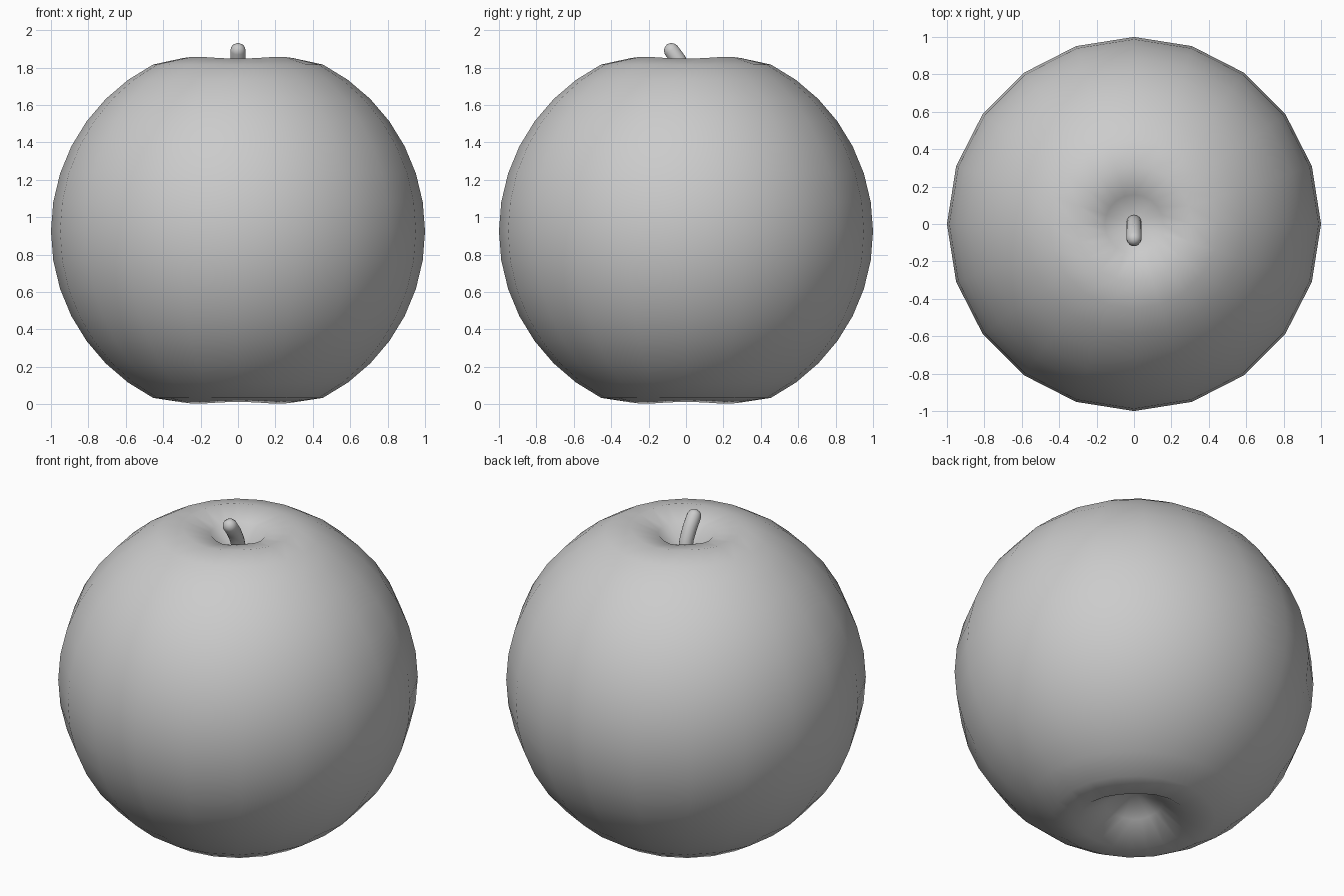
import bpy, bmesh, math

if "Cube" in bpy.data.objects:
    bpy.data.objects.remove(bpy.data.objects["Cube"])

SEG = 20
R = 1.0
MID = 0.925


def shade(obj):
    for p in obj.data.polygons:
        p.use_smooth = True


# Apple body: round profile with a hollow at each end
profile = [(0.156, 0.11), (0.31, 0.008)]
for i in range(-7, 8):
    a = math.radians(9 * i)
    profile.append((R * math.cos(a), MID + R * math.sin(a)))
profile += [(0.31, 1.852), (0.156, 1.815)]

bm = bmesh.new()
rings = []
for n, (r, z) in enumerate(profile):
    ring = []
    for s in range(SEG):
        t = 2 * math.pi * s / SEG
        dz = 0.0
        if n in (0, 1):                       # faint lobes around the hollows
            dz = 0.005 * math.cos(4 * t)
        elif n >= len(profile) - 2:
            dz = -0.005 * math.cos(4 * t)
        ring.append(bm.verts.new((r * math.cos(t), r * math.sin(t), z + dz)))
    rings.append(ring)
for a, b in zip(rings, rings[1:]):
    for s in range(SEG):
        k = (s + 1) % SEG
        bm.faces.new((a[s], a[k], b[k], b[s]))
bottom = bm.verts.new((0, 0, 0.22))
top = bm.verts.new((0, 0, 1.67))
for s in range(SEG):
    k = (s + 1) % SEG
    bm.faces.new((bottom, rings[0][k], rings[0][s]))
    bm.faces.new((top, rings[-1][s], rings[-1][k]))
bmesh.ops.recalc_face_normals(bm, faces=bm.faces)
mesh = bpy.data.meshes.new("apple_body")
bm.to_mesh(mesh)
bm.free()
body = bpy.data.objects.new("apple_body", mesh)
bpy.context.collection.objects.link(body)
shade(body)

# Stem: bent tube with a rounded tip, given as (y, z, radius, tilt)
stem_path = [(0.01, 1.64, 0.040, 0), (0.008, 1.72, 0.040, 8),
             (-0.008, 1.78, 0.040, 20), (-0.04, 1.84, 0.041, 32),
             (-0.079, 1.893, 0.041, 36), (-0.091, 1.909, 0.034, 36),
             (-0.098, 1.919, 0.020, 36)]
bm = bmesh.new()
rings = []
for y, z, r, tilt in stem_path:
    c, s = math.cos(math.radians(tilt)), math.sin(math.radians(tilt))
    ring = []
    for i in range(16):
        t = 2 * math.pi * i / 16
        u, v = r * math.cos(t), r * math.sin(t)
        ring.append(bm.verts.new((u, y + v * c, z + v * s)))
    rings.append(ring)
for a, b in zip(rings, rings[1:]):
    for i in range(16):
        k = (i + 1) % 16
        bm.faces.new((a[i], a[k], b[k], b[i]))
bm.faces.new(rings[0][::-1])
tip = bm.verts.new((0, -0.102, 1.924))
for i in range(16):
    bm.faces.new((tip, rings[-1][i], rings[-1][(i + 1) % 16]))
bmesh.ops.recalc_face_normals(bm, faces=bm.faces)
mesh = bpy.data.meshes.new("stem")
bm.to_mesh(mesh)
bm.free()
stem = bpy.data.objects.new("stem", mesh)
bpy.context.collection.objects.link(stem)
shade(stem)
